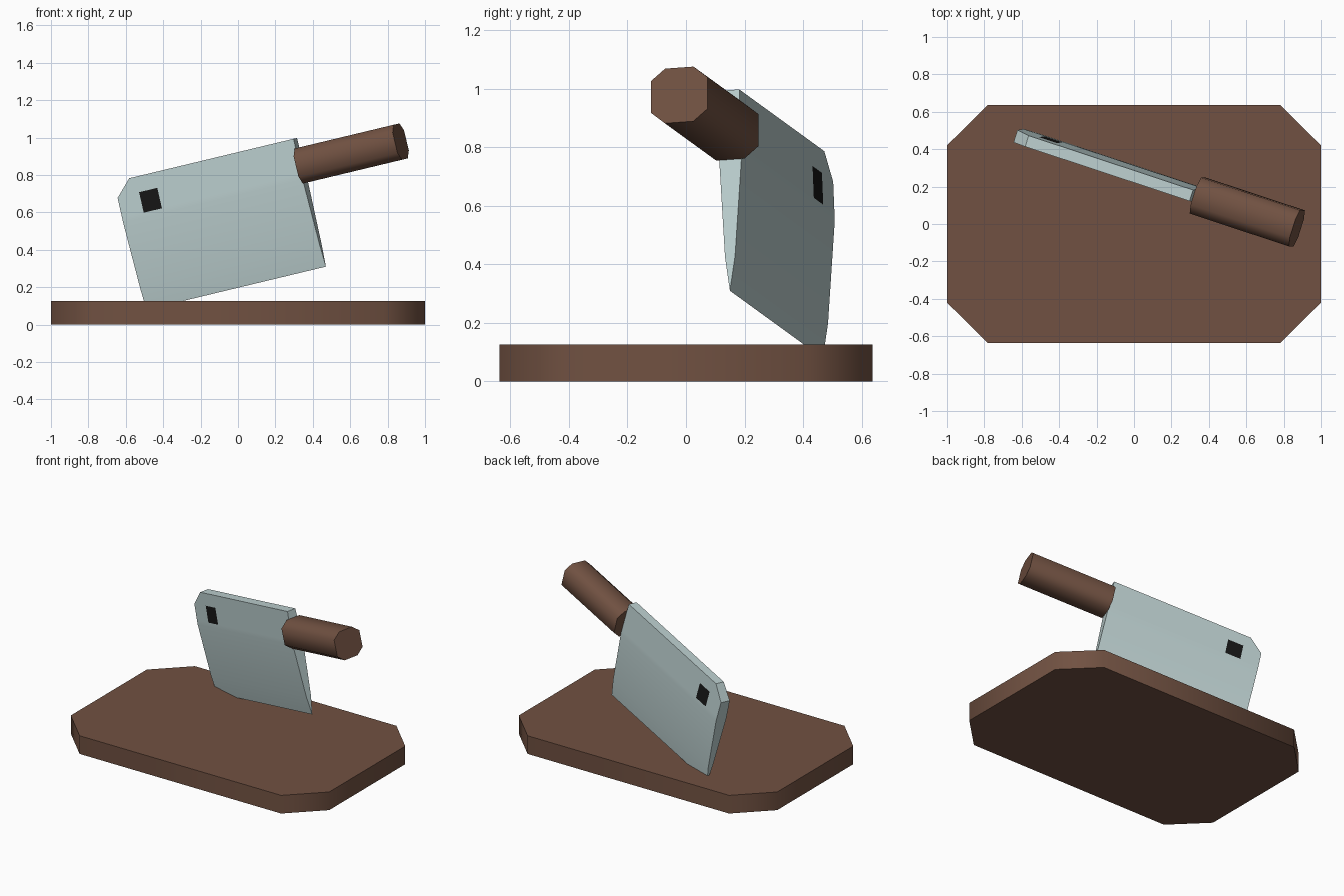
import bpy, bmesh
from math import radians, sin, cos
from mathutils import Vector, Matrix

if "Cube" in bpy.data.objects:
    bpy.data.objects.remove(bpy.data.objects["Cube"])


def material(name, rgb):
    m = bpy.data.materials.new(name)
    m.diffuse_color = (*rgb, 1)
    m.use_nodes = True
    m.node_tree.nodes["Principled BSDF"].inputs["Base Color"].default_value = m.diffuse_color
    return m


WOOD = material("brown wood", (0.165, 0.083, 0.054))
STEEL = material("pale steel", (0.50, 0.62, 0.62))
BLACK = material("black", (0.008, 0.008, 0.008))


def prism(points, depth):
    """Extrude a closed outline, given as 3D points, along a vector."""
    bm = bmesh.new()
    face = bm.faces.new([bm.verts.new(p) for p in points])
    ext = bmesh.ops.extrude_face_region(bm, geom=[face], use_keep_orig=True)
    bmesh.ops.translate(bm, vec=depth,
                        verts=[v for v in ext["geom"] if isinstance(v, bmesh.types.BMVert)])
    bmesh.ops.recalc_face_normals(bm, faces=bm.faces)
    return bm


def octagon(a, b, ca, cb):
    """Rectangle of half sizes a, b with corners cut by ca, cb."""
    return [(a, b - cb), (a - ca, b), (ca - a, b), (-a, b - cb),
            (-a, cb - b), (ca - a, -b), (a - ca, -b), (a, cb - b)]


def finish(bm, name, mats, angle, matrix=Matrix()):
    me = bpy.data.meshes.new(name)
    bmesh.ops.recalc_face_normals(bm, faces=bm.faces)
    bm.to_mesh(me)
    bm.free()
    for m in mats:
        me.materials.append(m)
    me.polygons.foreach_set("use_smooth", [True] * len(me.polygons))
    me.set_sharp_from_angle(angle=radians(angle))
    me.transform(matrix)
    ob = bpy.data.objects.new(name, me)
    bpy.context.collection.objects.link(ob)


# Chopping board
board = prism([(x, y, 0) for x, y in octagon(1.0, 0.637, 0.22, 0.217)], (0, 0, 0.127))
finish(board, "chopping_board", [WOOD], 50)

# Cleaver frame: x along the blade, y across it, z towards the spine;
# the origin is the heel of the cutting edge
yaw, pitch, roll = radians(-18.3), radians(-12.84), radians(4)
cleaver = (Matrix.Translation((0.47, 0.15, 0.31)) @ Matrix.Rotation(yaw, 4, 'Z')
           @ Matrix.Rotation(pitch, 4, 'Y') @ Matrix.Rotation(roll, 4, 'X'))

# Blade: tapered cross-section pulled along its length
LENGTH, HEIGHT, CLIP = 1.037, 0.705, 0.088
half = [(0.018, 0.12), (0.041, 0.48), (0.031, HEIGHT)]
section = [(0, 0)] + half + [(-w, t) for w, t in reversed(half)]
blade = prism([(0, w, t) for w, t in section], (-LENGTH, 0, 0))


def cut(co, no, clear=False):
    r = bmesh.ops.bisect_plane(blade, geom=blade.verts[:] + blade.edges[:] + blade.faces[:],
                               plane_co=co, plane_no=no, clear_outer=clear)
    if clear:
        edges = [e for e in r["geom_cut"] if isinstance(e, bmesh.types.BMEdge)]
        bmesh.ops.contextual_create(blade, geom=edges)


# clipped top corner
cut((-LENGTH + CLIP, 0, HEIGHT), (-1, 0, 1), True)

# black hanging-hole patch cut into both flanks
S0, S1, T0, T1 = -0.912, -0.807, 0.508, 0.62
for s in (S0, S1):
    cut((s, 0, 0), (1, 0, 0))
for t in (T0, T1):
    cut((0, 0, t), (0, 0, 1))
for f in blade.faces:
    c = f.calc_center_median()
    if S0 < c.x < S1 and T0 < c.z < T1:
        f.material_index = 1
finish(blade, "blade", [STEEL, BLACK], 40, cleaver)

# Handle
handle = prism([(0, a, b + 0.557) for a, b in octagon(0.101, 0.096, 0.05, 0.04)], (0.572, 0, 0))
finish(handle, "handle", [WOOD], 60, cleaver)
